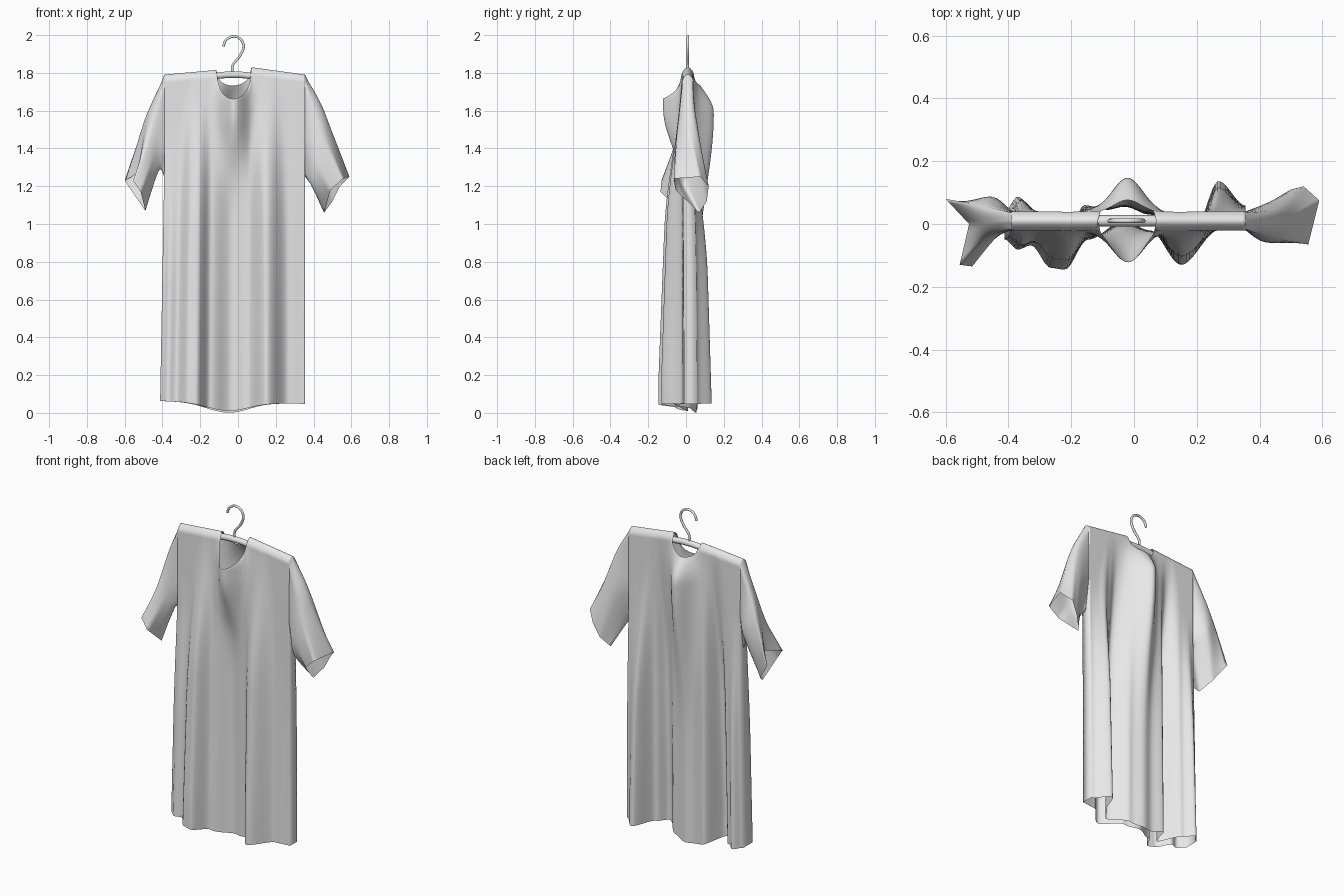
import bpy, bmesh
from math import exp, sqrt
from mathutils import Vector

cube = bpy.data.objects.get("Cube")
if cube:
    bpy.data.objects.remove(cube)


def material(name, value):
    m = bpy.data.materials.new(name)
    m.use_nodes = True
    m.diffuse_color = (value, value, value, 1)
    m.node_tree.nodes["Principled BSDF"].inputs["Base Color"].default_value = (value, value, value, 1)
    return m


fabric = material("light grey", 0.8)


def clamp(t):
    return max(0.0, min(1.0, t))


def ease(t):
    t = clamp(t)
    return t * t * (3 - 2 * t)


def along(keys, x, shape=ease):
    """Value at x from a list of (x, value) keys."""
    if x <= keys[0][0]:
        return keys[0][1]
    for (a, p), (b, q) in zip(keys, keys[1:]):
        if x <= b:
            return p + (q - p) * shape((x - a) / (b - a))
    return keys[-1][1]


def spline(points, steps, closed=False, straight=False):
    """Smooth or straight-sided path through the points."""
    pts = [Vector(p) for p in points]
    n = len(pts)
    pick = (lambda i: pts[i % n]) if closed else (lambda i: pts[max(0, min(n - 1, i))])
    out = []
    for i in range(n if closed else n - 1):
        a, b, c, d = (pick(i + k) for k in (-1, 0, 1, 2))
        for s in range(steps):
            t = s / steps
            if straight:
                out.append(b.lerp(c, t))
            else:
                out.append(b + (c - a) * t / 2 + (a * 2 - b * 5 + c * 4 - d) * t * t / 2
                           + (b * 3 - a - c * 3 + d) * t ** 3 / 2)
    return out if closed else out + [pts[-1]]


def loft(name, rings):
    """Skin a list of closed rings as one smooth sheet."""
    bm = bmesh.new()
    rows = [[bm.verts.new(p) for p in ring] for ring in rings]
    n = len(rows[0])
    for low, high in zip(rows, rows[1:]):
        for i in range(n):
            j = (i + 1) % n
            bm.faces.new((low[i], low[j], high[j], high[i]))
    bmesh.ops.remove_doubles(bm, verts=bm.verts, dist=0.0005)
    bmesh.ops.recalc_face_normals(bm, faces=bm.faces)
    for f in bm.faces:
        f.smooth = True
    mesh = bpy.data.meshes.new(name)
    bm.to_mesh(mesh)
    bm.free()
    mesh.materials.append(fabric)
    obj = bpy.data.objects.new(name, mesh)
    bpy.context.collection.objects.link(obj)


# Torso: front and back sheets whose folds deepen toward the hem
LEFT, RIGHT, COLUMNS, ROWS = -0.39, 0.355, 84, 44
shoulder_line = [(-.4, 1.79), (-.12, 1.815), (.07, 1.83), (.36, 1.79)]
front_folds = [(-.39, -.05), (-.35, -.085), (-.31, -.07), (-.25, -.14), (-.21, -.145), (-.14, -.05),
               (-.03, .01), (.05, -.02), (.15, -.13), (.27, -.02), (.355, -.01)]
back_folds = [(-.39, .04), (-.35, .09), (-.3, .04), (-.21, -.07), (-.15, .06), (-.08, .045),
              (-.03, .055), (.05, .03), (.15, -.06), (.2, .0), (.27, .14), (.355, .06)]


def sheet_point(x, v, side):
    front = side < 0
    top = along(shoulder_line, x, clamp)
    neck = max(0, 1 - ((x + .02) / .09) ** 2) ** .4
    upper = top - neck * (.16 if front else .09)
    hem = .055 - .02 * x - (.045 if front else .055) * exp(-((x + .05) / .15) ** 2)
    z = hem + (upper - hem) * (1 - (1 - v) ** 2)
    drop = top - z
    # folds begin lower down beside the sleeves
    depth = max(0, drop - .3 * ease((abs(x + .02) - .2) / .12))
    fold = min(1, .5 * ease(depth / .85) + .5 * depth / 1.6)
    edge = .01 + side * .03 * sqrt(clamp(drop / .03))
    y = edge * (1 - fold) + fold * along(front_folds if front else back_folds, x)
    # cloth bulging forward and back around the neck
    fade = exp(-(max(0, drop - .22) / (.27 if front else .55)) ** 2)
    rise = ease(drop / (.17 if front else .23))
    y += side * .105 * rise * fade * exp(-((x + .02) / .07) ** 2)
    if x < 0:
        x += .06 * x * clamp(1 - z / 1.3)
    return (x, y, z)


xs = [LEFT + (RIGHT - LEFT) * i / COLUMNS for i in range(COLUMNS + 1)]
loft("shirt_body", [[sheet_point(x, r / ROWS, -1) for x in xs] +
                    [sheet_point(x, r / ROWS, 1) for x in reversed(xs)]
                    for r in range(ROWS + 1)])


# Sleeves: each ring runs back of top, top, front, lower front, bottom, back
armhole = [(.036, 1.77), (.01, 1.79), (-.016, 1.77), (-.02, 1.4), (.01, 1.25), (.04, 1.45)]


def sleeve(name, edge, middle, cuff):
    start = [(edge, y, z) for y, z in armhole]
    dense = [spline(start, 6, True, True), spline(middle, 6, True), spline(cuff, 6, True, True)]
    columns = [spline(c, 8) for c in zip(*dense)]
    loft(name, list(zip(*columns)))


sleeve("right_sleeve", LEFT,
       [(-.495, .06, 1.53), (-.485, .0, 1.54), (-.47, -.045, 1.48),
        (-.44, -.045, 1.36), (-.42, 0, 1.28), (-.45, .085, 1.38)],
       [(-.6, .08, 1.23), (-.525, .0, 1.27), (-.555, -.13, 1.23),
        (-.515, -.135, 1.17), (-.49, -.03, 1.07), (-.525, .04, 1.12)])
sleeve("left_sleeve", RIGHT,
       [(.45, .05, 1.57), (.46, .0, 1.58), (.44, -.045, 1.5),
        (.41, -.055, 1.31), (.39, 0, 1.2), (.43, .07, 1.36)],
       [(.54, .12, 1.2), (.59, .075, 1.25), (.555, -.065, 1.24),
        (.49, -.055, 1.18), (.455, .07, 1.06), (.5, .11, 1.12)])


# Hanger: thick bar inside the shoulders and a bent wire hook
def tube(name, path, radius):
    curve = bpy.data.curves.new(name, "CURVE")
    curve.dimensions = "3D"
    curve.bevel_depth = radius
    curve.bevel_resolution = 3
    curve.use_fill_caps = True
    line = curve.splines.new("POLY")
    pts = spline([(x, .01, z) for x, z in path], 6)
    line.points.add(len(pts) - 1)
    for p, co in zip(line.points, pts):
        p.co = (*co, 1)
    line.use_smooth = True
    curve.materials.append(fabric)
    bpy.context.collection.objects.link(bpy.data.objects.new(name, curve))


tube("hanger_bar", [(-.36, 1.75), (-.12, 1.784), (-.02, 1.79), (.07, 1.784), (.32, 1.75)], .018)
tube("hanger_hook", [(-.028, 1.79), (-.028, 1.84), (.01, 1.89), (.03, 1.94), (.012, 1.98),
                     (-.025, 1.993), (-.063, 1.975), (-.078, 1.94)], .007)
